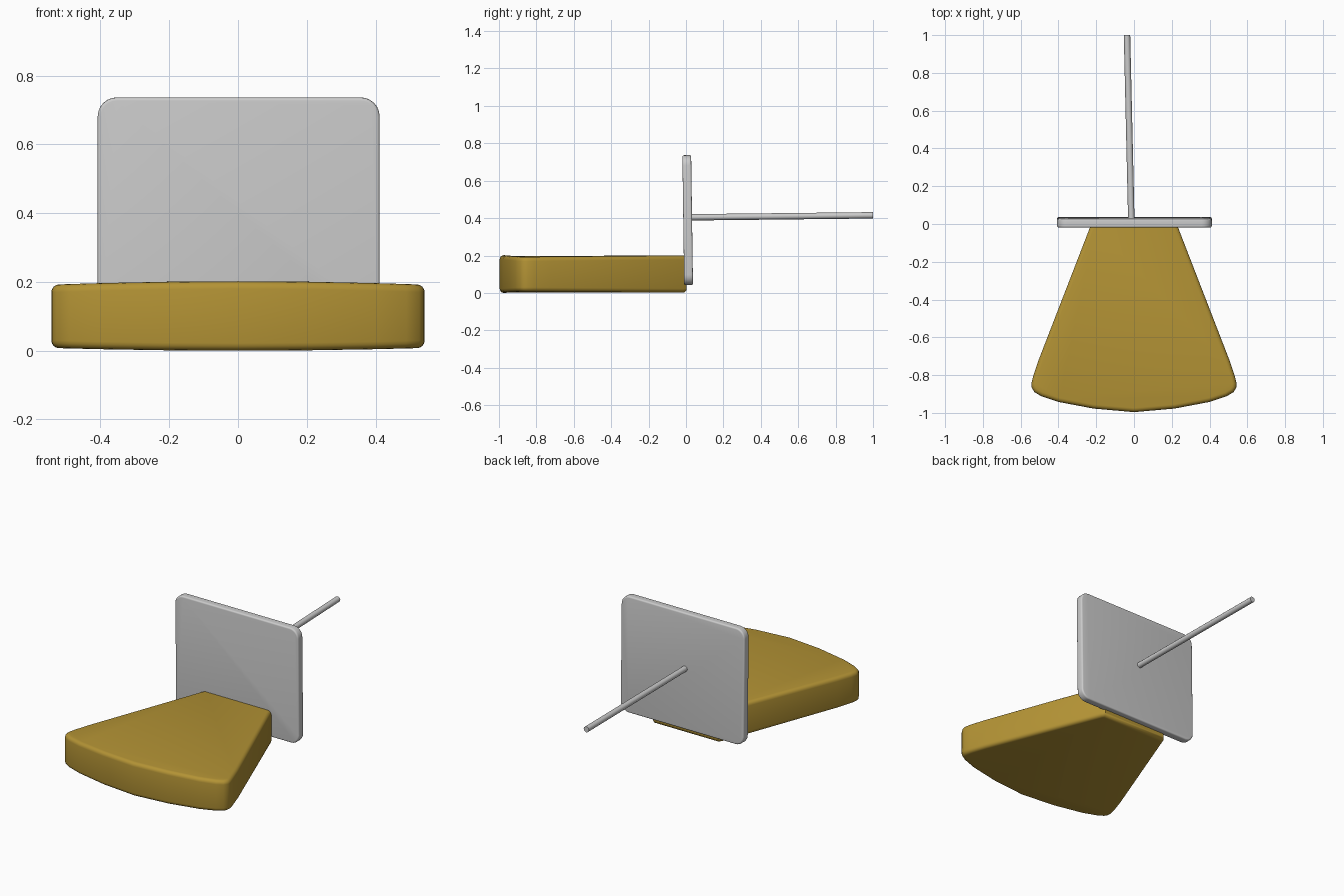
import bpy, bmesh, math
from mathutils import Vector, Matrix

if "Cube" in bpy.data.objects:
    bpy.data.objects.remove(bpy.data.objects["Cube"])


def slab(name, outline, depth, bevel, matrix):
    """Extrude a flat outline along local z and round its rims."""
    bm = bmesh.new()
    face = bm.faces.new([bm.verts.new((x, y, 0)) for x, y in outline])
    ext = bmesh.ops.extrude_face_region(bm, geom=[face])
    verts = [v for v in ext["geom"] if isinstance(v, bmesh.types.BMVert)]
    bmesh.ops.translate(bm, verts=verts, vec=(0, 0, depth))
    bmesh.ops.recalc_face_normals(bm, faces=bm.faces)
    rims = [e for e in bm.edges if abs(e.verts[0].co.z - e.verts[1].co.z) < 1e-5]
    bmesh.ops.bevel(bm, geom=rims, offset=bevel, segments=4, profile=0.5,
                    affect='EDGES', clamp_overlap=True)
    bm.transform(matrix)
    bmesh.ops.recalc_face_normals(bm, faces=bm.faces)
    return finish(name, bm)


def finish(name, bm):
    mesh = bpy.data.meshes.new(name)
    bm.to_mesh(mesh)
    bm.free()
    ob = bpy.data.objects.new(name, mesh)
    bpy.context.collection.objects.link(ob)
    bpy.ops.object.select_all(action='DESELECT')
    ob.select_set(True)
    bpy.context.view_layer.objects.active = ob
    bpy.ops.object.shade_smooth_by_angle(angle=math.radians(40))
    return ob


def rounded_rect(w, h, r, n=6):
    pts = []
    for i, (sx, sy) in enumerate([(1, 1), (-1, 1), (-1, -1), (1, -1)]):
        for k in range(n + 1):
            a = math.radians(90 * i + 90 * k / n)
            pts.append((sx * (w / 2 - r) + r * math.cos(a),
                        sy * (h / 2 - r) + r * math.sin(a)))
    return pts


# Golden fan-shaped wedge, half outline mirrored across x
half = [(0.215, 0.004), (0.232, -0.015), (0.505, -0.72), (0.535, -0.81),
        (0.543, -0.845), (0.541, -0.868), (0.527, -0.89), (0.49, -0.912),
        (0.40, -0.942), (0.215, -0.977)]
outline = half + [(0, -0.996)] + [(-x, y) for x, y in reversed(half)]
wedge = slab("wedge", outline, 0.202, 0.022, Matrix())
for v in wedge.data.vertices:  # slightly drooping outer corners
    f = (v.co.x / 0.54) ** 2
    v.co.z += (-0.010 if v.co.z > 0.1 else 0.008) * f
gold = bpy.data.materials.new("gold")
gold.diffuse_color = (0.45, 0.29, 0.035, 1)
gold.use_nodes = True
gold.node_tree.nodes["Principled BSDF"].inputs["Base Color"].default_value = gold.diffuse_color
wedge.data.materials.append(gold)

# Upright panel, leaning slightly forward
place = (Matrix.Translation((0.002, 0.009, 0.389))
         @ Matrix.Rotation(math.radians(90.8), 4, 'X')
         @ Matrix.Translation((0, 0, -0.0235)))
slab("panel", rounded_rect(0.82, 0.695, 0.055), 0.047, 0.009, place)

# Thin rod behind the panel
a, b = Vector((-0.014, 0.01, 0.404)), Vector((-0.037, 1.0, 0.415))
d = b - a
bm = bmesh.new()
bmesh.ops.create_cone(bm, cap_ends=True, segments=12, radius1=0.017,
                      radius2=0.017, depth=d.length)
bm.transform(Matrix.Translation((a + b) / 2) @ d.to_track_quat('Z', 'Y').to_matrix().to_4x4())
finish("rod", bm)
